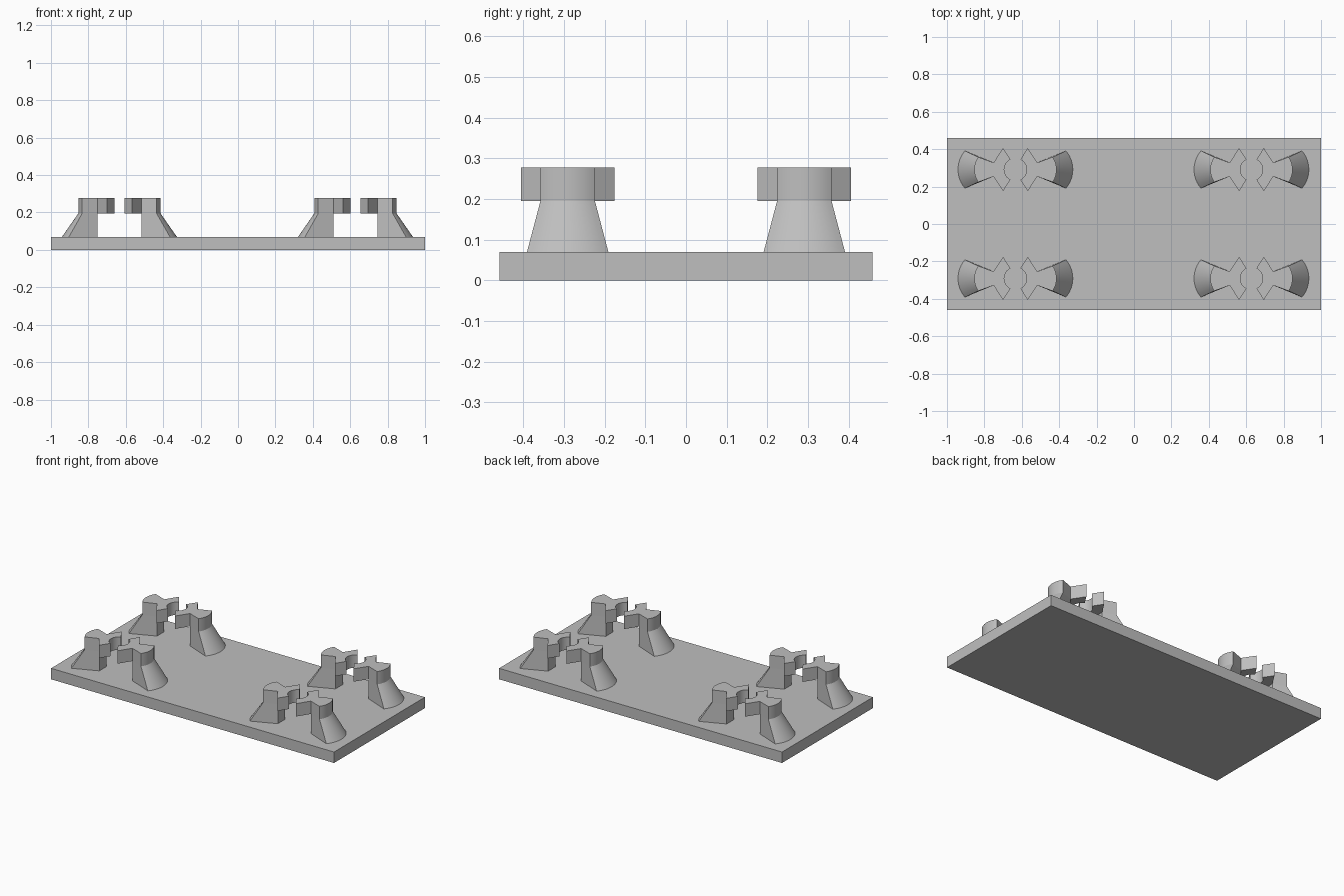
import bpy, bmesh, math

if "Cube" in bpy.data.objects:
    bpy.data.objects.remove(bpy.data.objects["Cube"])

grey = bpy.data.materials.new("plain grey")
grey.use_nodes = True
colour = (0.52, 0.52, 0.52, 1)
grey.diffuse_color = colour
grey.node_tree.nodes["Principled BSDF"].inputs["Base Color"].default_value = colour

BASE_TOP, JAW_BOTTOM, JAW_TOP = 0.07, 0.195, 0.277
NECK = (-0.117, 0.037)      # narrow inner end of the stem


def bow(tip_x, corner_x, half, steps=12):
    """Outward arc through (corner, half), (tip, 0), (corner, -half)."""
    sag = corner_x - tip_x
    r = (half * half + sag * sag) / (2 * sag)
    a = math.asin(half / r)
    angles = [a - 2 * a * i / steps for i in range(steps + 1)]
    return [(tip_x + r - r * math.cos(t), r * math.sin(t)) for t in angles]


def loft(name, low, high, z0, z1, centre=(0, 0), side=1):
    """Closed solid between two outlines with equal point counts."""
    bm = bmesh.new()
    rings = [[bm.verts.new((centre[0] + side * x, centre[1] + y, z)) for x, y in outline]
             for outline, z in ((low, z0), (high, z1))]
    n = len(low)
    for ring in rings:
        bm.faces.new(ring)
    for i in range(n):
        j = (i + 1) % n
        bm.faces.new((rings[0][i], rings[0][j], rings[1][j], rings[1][i]))
    bmesh.ops.recalc_face_normals(bm, faces=bm.faces)
    mesh = bpy.data.meshes.new(name)
    bm.to_mesh(mesh)
    bm.free()
    mesh.materials.append(grey)
    ob = bpy.data.objects.new(name, mesh)
    bpy.context.collection.objects.link(ob)
    bpy.ops.object.select_all(action="DESELECT")
    ob.select_set(True)
    bpy.context.view_layer.objects.active = ob
    bpy.ops.object.shade_smooth_by_angle(angle=math.radians(25))
    return ob


# Flat base plate
plate = [(-1, -0.459), (1, -0.459), (1, 0.459), (-1, 0.459)]
loft("base_plate", plate, plate, 0, BASE_TOP)

# Outlines of one clip half, relative to the middle of its pair
neck_ends = [(NECK[0], -NECK[1]), NECK]
foot = bow(-0.307, -0.27, 0.1) + neck_ends
shoulder = bow(-0.22, -0.199, 0.067) + neck_ends

# Jaw: rounded back, waist, flared tips and a circular grip
grip_r, grip_a = 0.06, math.radians(64)
grip = [(-grip_r * math.cos(t), grip_r * math.sin(t))
        for t in (-grip_a + 2 * grip_a * i / 12 for i in range(13))]
jaw = (bow(-0.22, -0.199, 0.067) + [(NECK[0], -NECK[1]), (-0.066, -0.115)]
       + grip + [(-0.066, 0.115), NECK])

# Four pairs of facing clips
for px, end in ((-0.634, "right"), (0.628, "left")):
    for py, depth in ((-0.291, "front"), (0.291, "back")):
        for side, half in ((1, "a"), (-1, "b")):
            tag = f"{depth}_{end}_{half}"
            loft("clip_stem_" + tag, foot, shoulder, BASE_TOP, JAW_BOTTOM, (px, py), side)
            loft("clip_jaw_" + tag, jaw, jaw, JAW_BOTTOM, JAW_TOP, (px, py), side)
